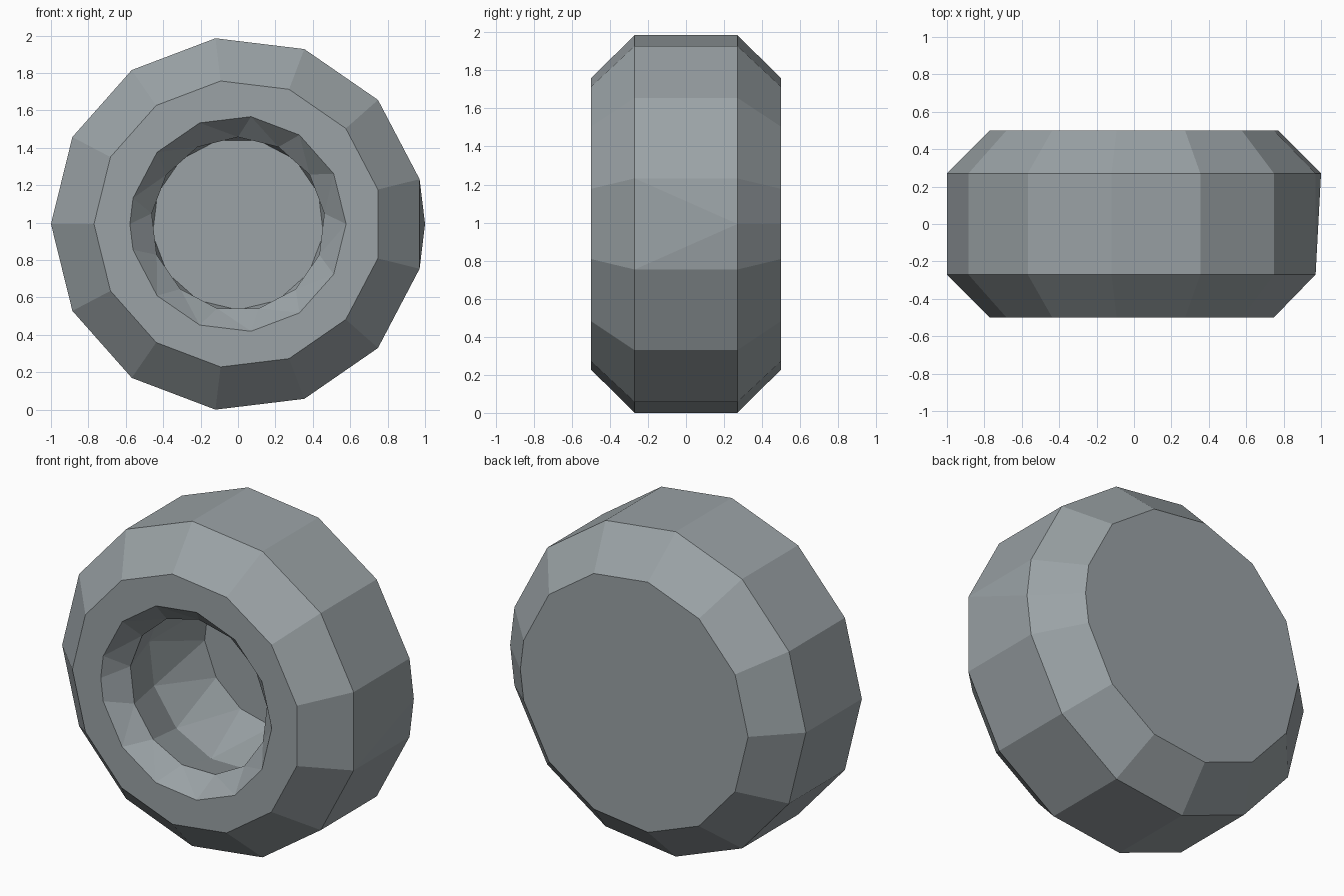
import bpy, bmesh, math

if "Cube" in bpy.data.objects:
    bpy.data.objects.remove(bpy.data.objects["Cube"])

N = 13
STEP = 2 * math.pi / N
CZ = math.cos(STEP / 4)  # half height of the 13-sided tyre, so it rests on z = 0
bm = bmesh.new()


def ring(r, y, turn=0.0, extra=None):
    """13-sided ring as (angle, vertex) pairs; turn is in steps, extra adds one vertex."""
    angles = [math.pi + (k + turn) * STEP for k in range(N)]
    if extra is not None:
        angles = sorted(angles + [extra])
    return [(a, bm.verts.new((r * math.cos(a), y, CZ + r * math.sin(a)))) for a in angles]


def bridge(a, b):
    """Join two rings with triangles, stepping around by angle."""
    def closed(rg):
        return rg + [(rg[0][0] + 2 * math.pi, rg[0][1])]
    a, b = closed(a), closed(b)
    i = j = 0
    while i < len(a) - 1 or j < len(b) - 1:
        go_a = j == len(b) - 1 or (i < len(a) - 1 and a[i + 1][0] <= b[j + 1][0] + 1e-5)
        if go_a:
            bm.faces.new((a[i][1], a[i + 1][1], b[j][1]))
            i += 1
        else:
            bm.faces.new((a[i][1], b[j + 1][1], b[j][1]))
            j += 1


# tyre outside, with one additional corner on the back half
front = ring(0.77, -0.5)
tread_front = ring(1.0, -0.27)
tread_back = ring(1.0, 0.27, extra=2 * math.pi)
back = ring(0.77, 0.5, extra=2 * math.pi)
# bevelled rim, undercut lip and flat hub floor
rim = ring(0.578, -0.5, 0.5, extra=math.pi)
lip = ring(0.465, -0.38, 0.75)
well = ring(0.555, -0.07, 0.75)
floor = ring(0.46, 0.33, 0.25)

for a, b in ((front, tread_front), (tread_front, tread_back), (tread_back, back),
             (front, rim), (rim, lip), (lip, well), (well, floor)):
    bridge(a, b)
for cap in (back, floor):
    bm.faces.new([v for _, v in cap])

bmesh.ops.recalc_face_normals(bm, faces=bm.faces)
mesh = bpy.data.meshes.new("wheel")
bm.to_mesh(mesh)
bm.free()

# dark rubber grey
rubber = bpy.data.materials.new("rubber")
rubber.diffuse_color = (0.325, 0.363, 0.38, 1)
rubber.use_nodes = True
rubber.node_tree.nodes["Principled BSDF"].inputs["Base Color"].default_value = rubber.diffuse_color
mesh.materials.append(rubber)
bpy.context.collection.objects.link(bpy.data.objects.new("wheel", mesh))
